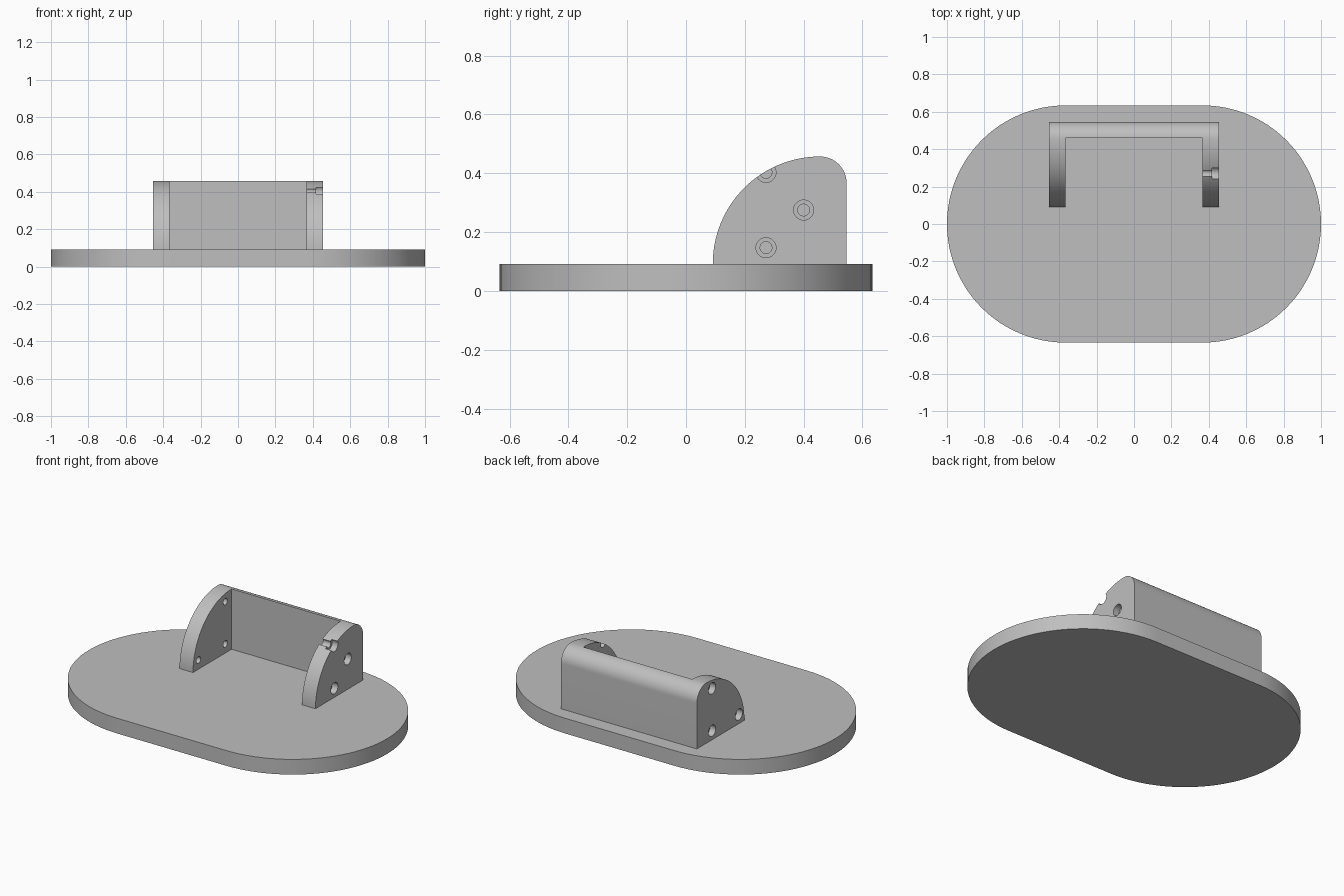
import bpy, bmesh, math
from mathutils import Vector

cube = bpy.data.objects.get("Cube")
if cube:
    bpy.data.objects.remove(cube, do_unlink=True)

grey = bpy.data.materials.new("plain grey")
grey.use_nodes = True
COLOR = (0.52, 0.52, 0.52, 1)
grey.diffuse_color = COLOR
grey.node_tree.nodes["Principled BSDF"].inputs["Base Color"].default_value = COLOR

# Shared dimensions
BASE_TOP, HALF_W, INNER_W = 0.092, 0.455, 0.365
BACK, FRONT_OF_BACK = 0.546, 0.46
SWEEP_R, CORNER_R = 0.365, 0.09
PIVOT_Y = BACK - CORNER_R


def arc(cx, cy, r, start, end, steps):
    angles = [math.radians(start + (end - start) * i / steps) for i in range(steps + 1)]
    return [(cx + r * math.cos(a), cy + r * math.sin(a)) for a in angles]


def make_object(name, bm):
    bmesh.ops.recalc_face_normals(bm, faces=bm.faces)
    mesh = bpy.data.meshes.new(name)
    bm.to_mesh(mesh)
    bm.free()
    mesh.materials.append(grey)
    obj = bpy.data.objects.new(name, mesh)
    bpy.context.collection.objects.link(obj)
    return obj


def extrude(name, points, offset):
    bm = bmesh.new()
    face = bm.faces.new([bm.verts.new(p) for p in points])
    result = bmesh.ops.extrude_face_region(bm, geom=[face])
    moved = [g for g in result["geom"] if isinstance(g, bmesh.types.BMVert)]
    bmesh.ops.translate(bm, verts=moved, vec=Vector(offset))
    return make_object(name, bm)


def activate(obj):
    bpy.ops.object.select_all(action="DESELECT")
    obj.select_set(True)
    bpy.context.view_layer.objects.active = obj


def cut(obj, cutter):
    mod = obj.modifiers.new("cut", "BOOLEAN")
    mod.operation, mod.solver, mod.object = "DIFFERENCE", "EXACT", cutter
    activate(obj)
    bpy.ops.object.modifier_apply(modifier=mod.name)
    bpy.data.objects.remove(cutter, do_unlink=True)


def add_stepped_hole(bm, side, y, z):
    # Wide counterbore outside, narrow bore through to the inside
    rings = []
    for x, r in ((HALF_W + 0.02, 0.034), (0.417, 0.034), (0.417, 0.02), (INNER_W - 0.02, 0.02)):
        rings.append([bm.verts.new((side * x, py, pz)) for py, pz in arc(y, z, r, 0, 360, 32)[:-1]])
    for a, b in zip(rings, rings[1:]):
        for i in range(len(a)):
            j = (i + 1) % len(a)
            bm.faces.new((a[i], a[j], b[j], b[i]))
    bm.faces.new(rings[0])
    bm.faces.new(rings[-1])


# Base plate with rounded ends
END_R = 0.634
outline = arc(1 - END_R, 0, END_R, -90, 90, 48) + arc(END_R - 1, 0, END_R, 90, 270, 48)
base = extrude("base_plate", [(x, y, 0) for x, y in outline], (0, 0, BASE_TOP))

# Bracket: quarter-round side profile across the full width
profile = arc(PIVOT_Y, BASE_TOP, SWEEP_R, 180, 90, 40)
profile += arc(PIVOT_Y, BASE_TOP + SWEEP_R - CORNER_R, CORNER_R, 90, 0, 16)
profile.append((BACK, BASE_TOP))
bracket = extrude("bracket", [(-HALF_W, y, z) for y, z in profile], (2 * HALF_W, 0, 0))

# Hollow between the two cheeks
hollow = [(-INNER_W, -0.1), (INNER_W, -0.1), (INNER_W, FRONT_OF_BACK), (-INNER_W, FRONT_OF_BACK)]
cut(bracket, extrude("hollow_cutter", [(x, y, 0) for x, y in hollow], (0, 0, 1)))

# Screw holes; the upper left one breaks out through the curved edge
MID_Y, MID_Z, STEP = 0.272, 0.275, 0.128
holes = [(1, 0, -1), (1, 1, 0), (1, 0, 1), (-1, 1, 1), (-1, 1, -1), (-1, -1, -1)]
bm = bmesh.new()
for side, dy, dz in holes:
    add_stepped_hole(bm, side, MID_Y + dy * STEP, MID_Z + dz * STEP)
cut(bracket, make_object("hole_cutter", bm))

for obj in (base, bracket):
    activate(obj)
    bpy.ops.object.shade_smooth_by_angle(angle=math.radians(30))
